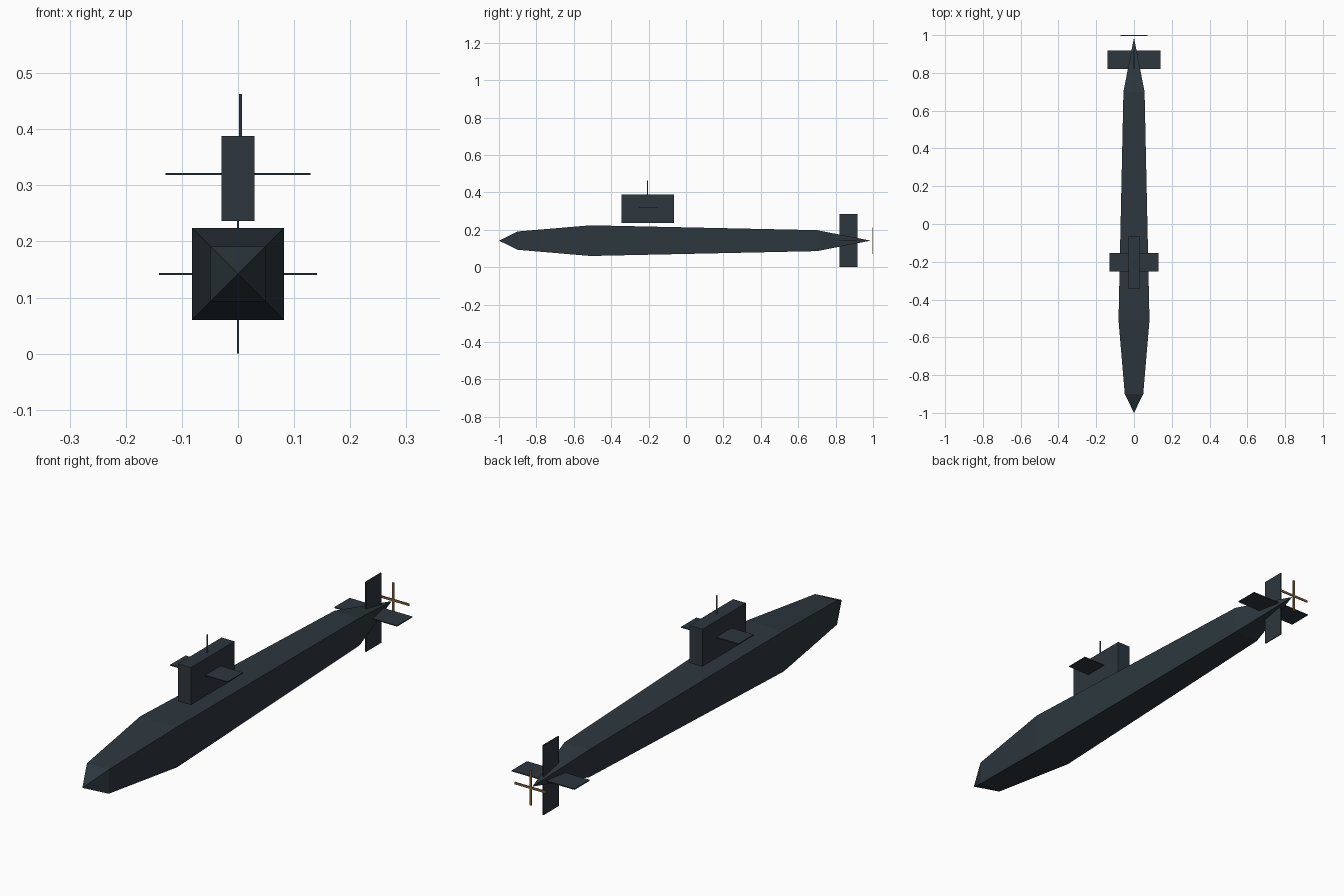
import bpy
import bmesh
from mathutils import Vector

if "Cube" in bpy.data.objects:
    bpy.data.objects.remove(bpy.data.objects["Cube"], do_unlink=True)


def make_material(name, colour):
    mat = bpy.data.materials.new(name)
    mat.use_nodes = True
    mat.diffuse_color = (*colour, 1)
    mat.node_tree.nodes["Principled BSDF"].inputs["Base Color"].default_value = (*colour, 1)
    return mat


slate = make_material("dark slate", (0.026, 0.038, 0.048))
steel = make_material("mast steel", (0.11, 0.13, 0.15))
bronze = make_material("bronze", (0.24, 0.13, 0.045))

AXIS_Z = 0.142  # height of the hull centreline


def add_object(name, bm, mat):
    bmesh.ops.recalc_face_normals(bm, faces=bm.faces)
    mesh = bpy.data.meshes.new(name)
    bm.to_mesh(mesh)
    bm.free()
    mesh.materials.append(mat)
    obj = bpy.data.objects.new(name, mesh)
    bpy.context.collection.objects.link(obj)
    return obj


def box(name, centre, size, mat):
    bm = bmesh.new()
    bmesh.ops.create_cube(bm, size=1)
    bmesh.ops.scale(bm, vec=size, verts=bm.verts)
    bmesh.ops.translate(bm, vec=centre, verts=bm.verts)
    return add_object(name, bm, mat)


# Hull: square sections joined along y, with a pointed bow and stern
bm = bmesh.new()
corners = [(-1, -1), (1, -1), (1, 1), (-1, 1)]
rings = []
for y, half in [(-0.9, 0.049), (-0.51, 0.082), (0.7, 0.056)]:
    rings.append([bm.verts.new((half * x, y, AXIS_Z + half * z)) for x, z in corners])
bow = bm.verts.new((0, -1, AXIS_Z))
stern = bm.verts.new((0, 0.987, AXIS_Z))
for i in range(4):
    j = (i + 1) % 4
    bm.faces.new((bow, rings[0][i], rings[0][j]))
    bm.faces.new((stern, rings[-1][j], rings[-1][i]))
    for a, b in zip(rings, rings[1:]):
        bm.faces.new((a[i], b[i], b[j], a[j]))
add_object("hull", bm, slate)

# Sail and its planes
box("sail", (0, -0.204, 0.312), (0.058, 0.28, 0.152), slate)
box("sail_planes", (0, -0.202, 0.32), (0.258, 0.098, 0.004), slate)

# Tail fins
box("tail_planes", (0, 0.869, AXIS_Z), (0.282, 0.098, 0.004), slate)
box("rudder", (0, 0.869, AXIS_Z), (0.004, 0.098, 0.284), slate)

# Periscope mast
bm = bmesh.new()
bmesh.ops.create_cone(bm, cap_ends=True, segments=8, radius1=0.0026, radius2=0.0026, depth=0.085)
bmesh.ops.translate(bm, vec=Vector((0.0045, -0.205, 0.4205)), verts=bm.verts)
add_object("periscope", bm, steel)

# Propeller: two crossed blades
box("propeller_blade_across", (0, 0.998, AXIS_Z), (0.142, 0.004, 0.009), bronze)
box("propeller_blade_upright", (0, 0.998, AXIS_Z), (0.009, 0.004, 0.142), bronze)
